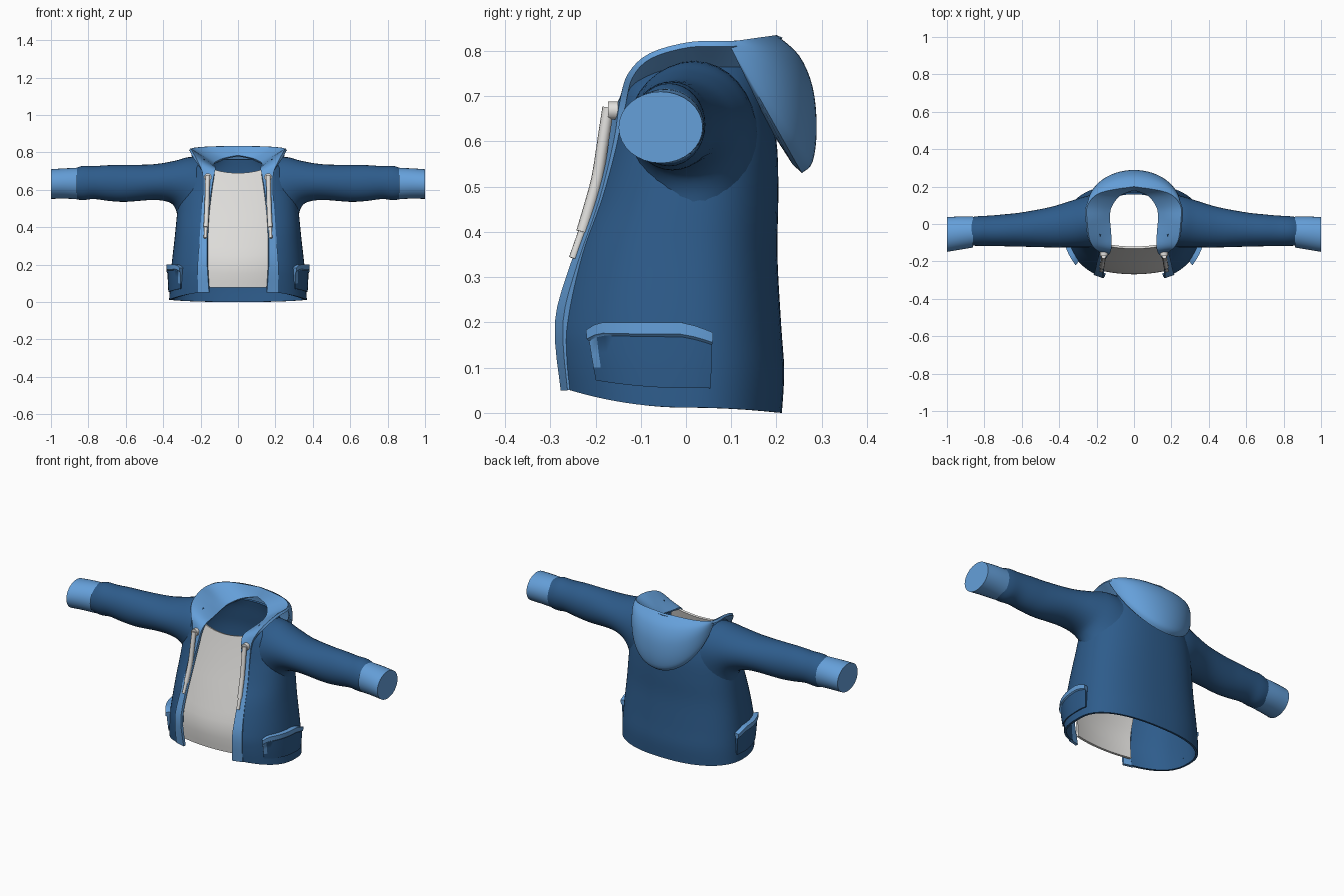
import bpy, bmesh, math
from mathutils import Vector

if "Cube" in bpy.data.objects:
    bpy.data.objects.remove(bpy.data.objects["Cube"])


def material(name, rgb):
    m = bpy.data.materials.new(name)
    m.diffuse_color = (*rgb, 1)
    m.use_nodes = True
    m.node_tree.nodes["Principled BSDF"].inputs["Base Color"].default_value = m.diffuse_color
    return m


DARK = material("dark blue cloth", (0.027, 0.107, 0.26))
LIGHT = material("light blue trim", (0.13, 0.35, 0.70))
WHITE = material("off white", (0.75, 0.74, 0.72))


def resample(rows, n):
    """Smooth a short table: n Catmull-Rom steps between rows."""
    out = []
    for i in range(len(rows) - 1):
        a, b, c, d = (rows[max(0, min(len(rows) - 1, i + k))] for k in (-1, 0, 1, 2))
        for s in range(n):
            t = s / n
            out.append([0.5 * (2 * q + (r - p) * t + (2 * p - 5 * q + 4 * r - w) * t * t
                        + (3 * q - p - 3 * r + w) * t ** 3) for p, q, r, w in zip(a, b, c, d)])
    return out + [list(rows[-1])]


def finish(ob, angle=45):
    """Bake modifiers, then smooth with sharp edges kept."""
    bpy.context.view_layer.update()
    me = bpy.data.meshes.new_from_object(ob.evaluated_get(bpy.context.evaluated_depsgraph_get()))
    name, mats = ob.name, list(ob.data.materials)
    bpy.data.objects.remove(ob)
    new = bpy.data.objects.new(name, me)
    bpy.context.collection.objects.link(new)
    if not me.materials:
        for m in mats:
            me.materials.append(m)
    me.shade_smooth()
    me.set_sharp_from_angle(angle=math.radians(angle))
    return new


def loft(name, rows, mats, closed=False, cap=False, mirror=False, merge=False, solid=0, rule=None):
    bm = bmesh.new()
    vs = [[bm.verts.new(p) for p in r] for r in rows]
    n = len(rows[0])
    for j in range(len(rows) - 1):
        for i in range(n if closed else n - 1):
            k = (i + 1) % n
            f = bm.faces.new((vs[j][i], vs[j][k], vs[j + 1][k], vs[j + 1][i]))
            if rule:
                f.material_index = rule(i, j, f.calc_center_median())
    if cap:
        bm.faces.new(vs[-1])
    bmesh.ops.remove_doubles(bm, verts=bm.verts, dist=1e-5)
    me = bpy.data.meshes.new(name)
    bm.to_mesh(me)
    bm.free()
    for m in mats:
        me.materials.append(m)
    ob = bpy.data.objects.new(name, me)
    bpy.context.collection.objects.link(ob)
    if mirror:
        ob.modifiers.new("mirror", "MIRROR").use_mirror_merge = merge
    if solid:
        s = ob.modifiers.new("thickness", "SOLIDIFY")
        s.thickness, s.offset = solid, -1
    return finish(ob)


# Torso: z, half width, front edge y, back y, opening half width
BODY = resample([
    (0.012, 0.368, -0.262, 0.212, 0.20), (0.10, 0.364, -0.270, 0.217, 0.20),
    (0.20, 0.355, -0.268, 0.210, 0.20), (0.35, 0.338, -0.235, 0.202, 0.19),
    (0.47, 0.326, -0.190, 0.204, 0.185), (0.58, 0.312, -0.158, 0.202, 0.18),
    (0.66, 0.290, -0.143, 0.190, 0.175), (0.72, 0.255, -0.122, 0.180, 0.18),
    (0.765, 0.200, -0.060, 0.170, 0.18)], 4)
P = 0.85


def start_angle(row):
    return math.asin((row[4] / row[1]) ** (1 / P))


def body_point(row, t):
    z, hw, yf, yb, xo = row
    s, c = math.sin(t), math.cos(t)
    x = math.copysign(abs(s) ** P, s) * hw
    y = abs(c) ** P * (yf / math.cos(start_angle(row)) ** P if c > 0 else yb)
    w = max(0, 1 - z / 0.2)
    z += w * (0.045 * (y / 0.27) ** 2 if y < 0 else -0.0128 * (y / 0.212) ** 2)
    return Vector((x, y, z))


def body_row(z):
    for a, b in zip(BODY, BODY[1:]):
        if z <= b[0]:
            f = (z - a[0]) / (b[0] - a[0])
            return [p + (q - p) * f for p, q in zip(a, b)]


rows = []
for r in BODY:
    t0 = start_angle(r)
    rows.append([body_point(r, t0 + (2 * math.pi - 2 * t0) * i / 64) for i in range(65)])
loft("jacket_body", rows, [DARK], solid=0.012)


# Sleeves and cuffs: top x, top z, bottom x, bottom z, front y, back y, saddle
def arm_rings(table, n):
    out = []
    for xt, zt, xb, zb, yf, yb, sad in resample(table, n):
        ring = []
        for i in range(32):
            a = 2 * math.pi * i / 32
            c, s = math.cos(a), math.sin(a)
            ring.append(((xt + xb) / 2 + (xt - xb) / 2 * s - sad * c * c,
                         (yf + yb) / 2 + (yb - yf) / 2 * c, (zt + zb) / 2 + (zt - zb) / 2 * s))
        out.append(ring)
    return out


sleeve = [(0.225, 0.778, 0.322, 0.44, -0.125, 0.16, 0.08), (0.275, 0.773, 0.333, 0.495, -0.125, 0.148, 0.045),
          (0.34, 0.755, 0.365, 0.532, -0.125, 0.122, 0.01), (0.45, 0.737, 0.45, 0.546, -0.125, 0.09, 0),
          (0.60, 0.733, 0.60, 0.536, -0.121, 0.062, 0), (0.69, 0.732, 0.69, 0.541, -0.119, 0.052, 0),
          (0.77, 0.727, 0.77, 0.551, -0.117, 0.045, 0), (0.83, 0.728, 0.83, 0.545, -0.117, 0.042, 0),
          (0.872, 0.715, 0.872, 0.552, -0.115, 0.036, 0)]
cuff = [(0.862, 0.717, 0.862, 0.551, -0.126, 0.04, 0), (0.93, 0.715, 0.93, 0.553, -0.137, 0.04, 0),
        (1.0, 0.71, 1.0, 0.552, -0.149, 0.037, 0)]
loft("sleeves", arm_rings(sleeve, 4), [DARK], closed=True, mirror=True)
loft("cuffs", arm_rings(cuff, 3), [LIGHT], closed=True, cap=True, mirror=True)

# Front trim and collar band: inner xyz, outer xyz from hem to back of neck
band = [(0.155, -0.277, 0.05, 0.213, -0.262, 0.05), (0.165, -0.29, 0.20, 0.216, -0.272, 0.20),
        (0.165, -0.255, 0.33, 0.206, -0.240, 0.33), (0.158, -0.205, 0.47, 0.196, -0.192, 0.47),
        (0.142, -0.172, 0.60, 0.187, -0.160, 0.60), (0.128, -0.155, 0.68, 0.190, -0.146, 0.69),
        (0.120, -0.120, 0.715, 0.214, -0.128, 0.75), (0.122, -0.05, 0.725, 0.238, -0.08, 0.795),
        (0.128, 0.03, 0.735, 0.250, 0.01, 0.82), (0.120, 0.09, 0.75, 0.248, 0.10, 0.822),
        (0.075, 0.15, 0.77, 0.177, 0.168, 0.83), (0, 0.18, 0.785, 0, 0.2, 0.835)]
rows = []
for r in resample(band, 4):
    a, b = Vector(r[:3]), Vector(r[3:])
    rows.append([a.lerp(b, k / 4) for k in range(5)])
for p in rows[-1]:
    p.x = 0
loft("front_trim_and_collar", rows, [LIGHT], mirror=True, merge=True, solid=0.014)

# Hood hanging behind: centre profile (y, z) swept as half ellipses
profile = resample([(0.2, 0.835), (0.25, 0.79), (0.28, 0.72), (0.289, 0.63), (0.28, 0.555), (0.256, 0.53)], 4)
profile += [(0.235, 0.55), (0.19, 0.62)]
rows = []
for y, z in profile:
    angs = [math.radians(-90 + 180 * i / 40) for i in range(41)]
    rows.append([(0.25 * math.sin(a), 0.093 + (y - 0.093) * math.cos(a),
                  0.82 + (z - 0.82) * math.cos(a)) for a in angs])
loft("hood", rows, [LIGHT])

# Shirt panel behind the opening
front = resample([(0.0, -0.262), (0.2, -0.268), (0.43, -0.232), (0.68, -0.186), (0.87, -0.153), (1, -0.132)], 3)
rows = []
for f, y in front:
    row = []
    for i in range(17):
        u = -1 + i / 8
        top = 0.69 + 0.035 * u * u
        row.append((0.178 * u, y + 0.02 * u * u, 0.078 + (top - 0.078) * f))
    rows.append(row)
loft("shirt_panel", rows, [WHITE], solid=0.012)

# Side pockets following the torso, with a light opening band
us = [0] + [k / 12 for k in range(13)] + [1]
vs = [0, 0, 0.25, 0.5, 0.78, 0.82, 1, 1]
rows = []
for j, v in enumerate(vs):
    row = []
    for i, u in enumerate(us):
        t = math.radians(53 + 48 * u)
        top = 0.2 - 0.022 * max(0, u - 0.75) * 4 - 0.02 * max(0, 0.12 - u) * 8
        z = 0.055 + (top - 0.055) * v
        edge = i in (0, len(us) - 1) or j in (0, len(vs) - 1)
        off = -0.012 if edge else 0.006 + 0.016 * v + (0.006 if v > 0.8 else 0)
        p = body_point(body_row(z), t)
        out = Vector((p.x / 0.36 ** 2, p.y / 0.26 ** 2, 0)).normalized()
        row.append(p + out * off)
    rows.append(row)
loft("side_pockets", rows, [DARK, LIGHT], mirror=True,
     rule=lambda i, j, c: int(j >= 4 or (i <= 1 and c.z > 0.1)))


# Drawstrings with tips and eyelets
def tube(name, pts, radius):
    cu = bpy.data.curves.new(name, "CURVE")
    cu.dimensions = "3D"
    cu.bevel_depth, cu.bevel_resolution, cu.use_fill_caps = radius, 3, True
    sp = cu.splines.new("POLY")
    sp.points.add(len(pts) - 1)
    for q, p in zip(sp.points, pts):
        q.co = (*p, 1)
    cu.materials.append(WHITE)
    ob = bpy.data.objects.new(name, cu)
    bpy.context.collection.objects.link(ob)
    finish(ob)


cord = resample([(0.162, -0.172, 0.675), (0.164, -0.182, 0.61), (0.166, -0.196, 0.52),
                 (0.169, -0.215, 0.45), (0.172, -0.230, 0.40)], 3)
for side, s in (("left", 1), ("right", -1)):
    tube(side + "_drawstring", [(s * x, y, z) for x, y, z in cord], 0.013)
    tube(side + "_string_tip", [(s * 0.172, -0.228, 0.405), (s * 0.175, -0.25, 0.342)], 0.009)
    tube(side + "_eyelet", [(s * 0.161, -0.15, 0.668), (s * 0.161, -0.172, 0.668)], 0.021)
